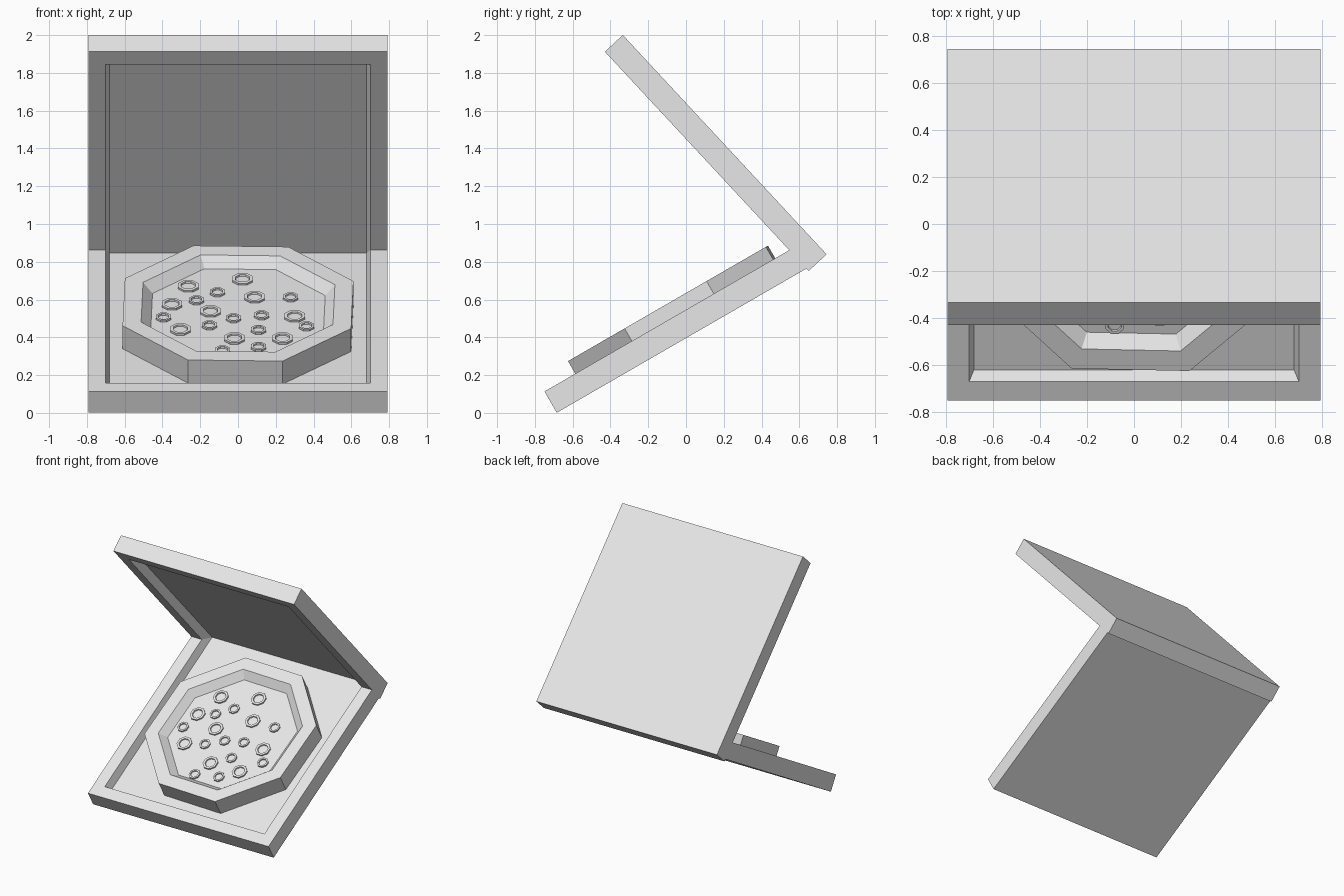
import bpy, bmesh
from math import radians, cos, sin, pi
from mathutils import Matrix

if "Cube" in bpy.data.objects:
    bpy.data.objects.remove(bpy.data.objects["Cube"])

# One plain cardboard colour
card = bpy.data.materials.new("light_grey")
card.use_nodes = True
card.diffuse_color = (0.8, 0.8, 0.8, 1)
card.node_tree.nodes["Principled BSDF"].inputs["Base Color"].default_value = card.diffuse_color

HALF, THICK, FLOOR = 0.7925, 0.13, 0.066
RIM, TAPER = 0.092, 0.02


def rect(front, back, side, h):
    return [(-side, front, h), (side, front, h), (side, back, h), (-side, back, h)]


def ngon(radius, h, sides=8, turn=0.0, centre=(0, 0)):
    angles = [turn + (i + 0.5) * 2 * pi / sides for i in range(sides)]
    return [(centre[0] + radius * cos(a), centre[1] + radius * sin(a), h) for a in angles]


def loft(bm, loops, apex=None):
    """Join successive loops, cap the first, close the last with a cap or a fan."""
    rings = [[bm.verts.new(p) for p in loop] for loop in loops]
    n = len(rings[0])
    for a, b in zip(rings, rings[1:]):
        for i in range(n):
            j = (i + 1) % n
            bm.faces.new((a[i], a[j], b[j], b[i]))
    bm.faces.new(rings[0][::-1])
    if apex:
        tip = bm.verts.new(apex)
        for i in range(n):
            bm.faces.new((rings[-1][i], rings[-1][(i + 1) % n], tip))
    else:
        bm.faces.new(rings[-1])


def finish(name, bm, frame):
    mesh = bpy.data.meshes.new(name)
    bm.to_mesh(mesh)
    bm.free()
    mesh.materials.append(card)
    obj = bpy.data.objects.new(name, mesh)
    obj.matrix_world = frame
    bpy.context.collection.objects.link(obj)


def box_half(name, frame, front, front_taper, back, back_taper):
    side = HALF - RIM
    bm = bmesh.new()
    loft(bm, [rect(-HALF, HALF, HALF, 0), rect(-HALF, HALF, HALF, THICK),
              rect(-HALF + front, HALF - back, side, THICK),
              rect(-HALF + front + front_taper, HALF - back - back_taper, side - TAPER, FLOOR)])
    finish(name, bm, frame)


def tilted(y, z, angle):
    return Matrix.Translation((0, y, z)) @ Matrix.Rotation(radians(angle), 4, 'X')


base = tilted(0.002, 0.397, 30)
lid = tilted(0.205, 1.42, 132.9)

# Base tray and lid, with shallow recesses running into the hinge
box_half("base_tray", base, RIM, TAPER, 0.001, 0)
box_half("lid", lid, 0.06, 0, RIM, TAPER)

# Octagonal crust with a sunken surface divided into eight slices
turn, mid, top, pit = radians(-1.4), 0.007, 0.207, 0.152
c = (0, mid)
bm = bmesh.new()
loft(bm, [ngon(0.655, FLOOR - 0.005, turn=turn, centre=c), ngon(0.655, top, turn=turn, centre=c),
          ngon(0.55, top, turn=turn, centre=c), ngon(0.495, pit, turn=turn, centre=c)],
     apex=(0, mid, pit + 0.002))
finish("pizza", bm, base)

# Ring-shaped toppings
large = [(-.263, .274), (.024, .348), (-.35, .083), (.088, .157), (-.146, .008),
         (.3, -.045), (-.305, -.183), (-.019, -.278), (.236, -.278)]
small = [(-.109, .21), (.279, .157), (-.22, .125), (-.395, -.055), (.125, -.034), (-.024, -.066),
         (-.151, -.14), (.363, -.151), (.109, -.188), (.109, -.368), (-.082, -.405)]


def toppings(name, spots, radius):
    bm = bmesh.new()
    for p in spots:
        loft(bm, [ngon(radius, pit - 0.002, centre=p), ngon(radius, pit + 0.012, centre=p),
                  ngon(radius * 0.7, pit + 0.012, centre=p), ngon(radius * 0.66, pit + 0.003, centre=p)])
    finish(name, bm, base)


toppings("large_toppings", large, 0.058)
toppings("small_toppings", small, 0.043)
